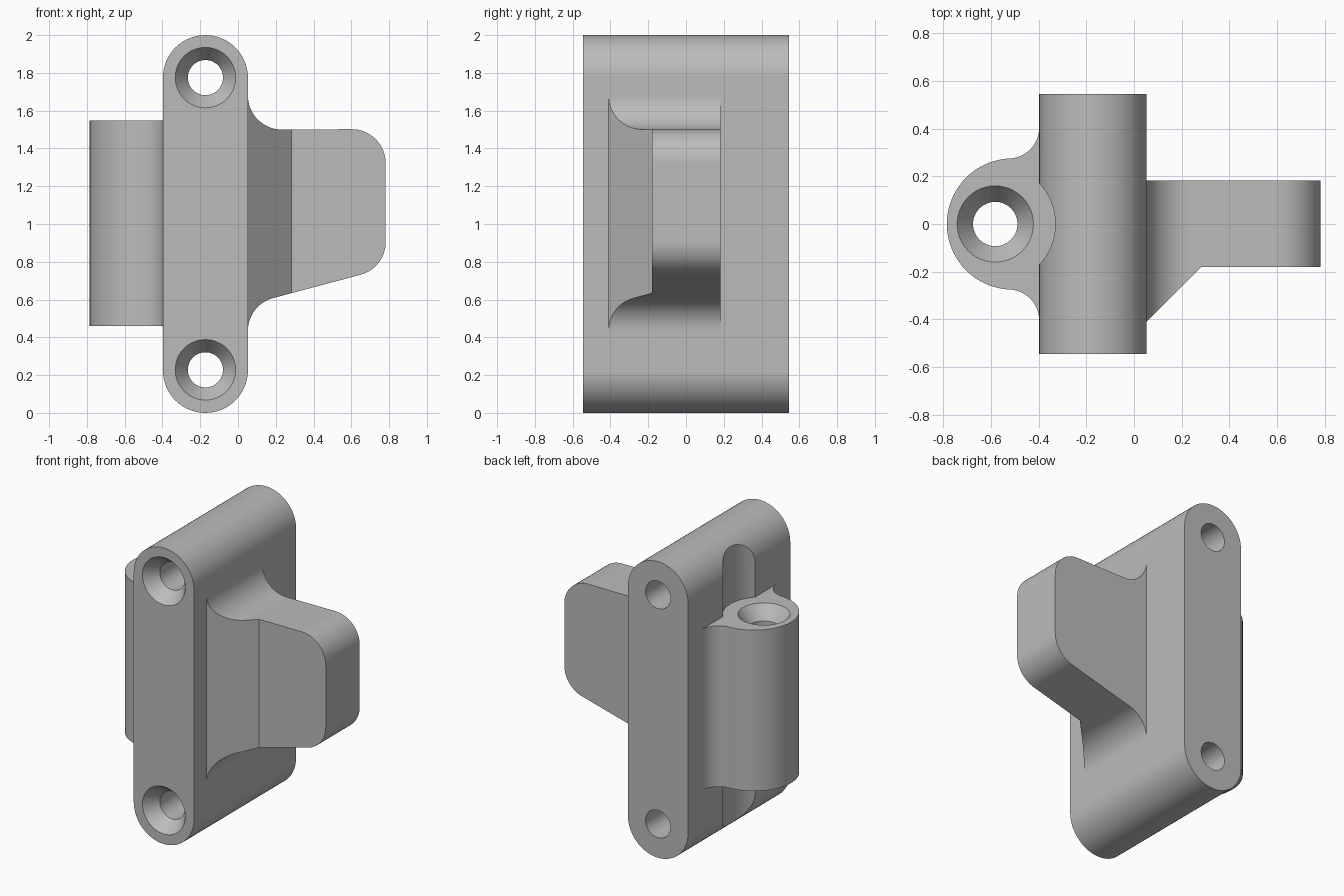
import bpy, bmesh
from math import sin, cos, radians

if "Cube" in bpy.data.objects:
    bpy.data.objects.remove(bpy.data.objects["Cube"])

grey = bpy.data.materials.new("light_grey")
grey.diffuse_color = (0.5, 0.5, 0.5, 1)
grey.use_nodes = True
grey.node_tree.nodes["Principled BSDF"].inputs["Base Color"].default_value = grey.diffuse_color


def arc(cx, cy, r, a0, a1, n=16):
    steps = [radians(a0 + (a1 - a0) * i / n) for i in range(n + 1)]
    return [(cx + r * cos(a), cy + r * sin(a)) for a in steps]


def finish(name, bm):
    bmesh.ops.recalc_face_normals(bm, faces=bm.faces[:])
    me = bpy.data.meshes.new(name)
    bm.to_mesh(me)
    bm.free()
    ob = bpy.data.objects.new(name, me)
    bpy.context.collection.objects.link(ob)
    me.materials.append(grey)
    return ob


def place(p, d, axis):
    """Profile point plus depth to 3D: axis 'y' uses an xz profile, 'z' an xy profile."""
    return (p[0], d, p[1]) if axis == 'y' else (p[0], p[1], d)


def loft(name, sections, axis):
    """Solid through equal-length profiles [(points, depth), ...]."""
    bm = bmesh.new()
    rings = [[bm.verts.new(place(p, d, axis)) for p in pts] for pts, d in sections]
    for a, b in zip(rings, rings[1:]):
        for i in range(len(a)):
            j = (i + 1) % len(a)
            bm.faces.new((a[i], a[j], b[j], b[i]))
    bm.faces.new(rings[0])
    bm.faces.new(rings[-1])
    return finish(name, bm)


def prism(name, pts, d0, d1, axis):
    return loft(name, [(pts, d0), (pts, d1)], axis)


def countersunk_hole(name, cx, cy, rim, end, inward, axis):
    """Screw hole cutter: cone at the rim depth, then a straight bore to the end."""
    def ring(r):
        return arc(cx, cy, r, 0, 360, 48)[:-1]
    cone, slope = 0.09, 0.067 / 0.09
    return loft(name, [(ring(0.16 + 0.02 * slope), rim - 0.02 * inward),
                       (ring(0.093), rim + cone * inward),
                       (ring(0.093), end)], axis)


def combine(target, other, operation):
    mod = target.modifiers.new(operation, 'BOOLEAN')
    mod.operation, mod.solver, mod.object = operation, 'EXACT', other
    bpy.context.view_layer.objects.active = target
    bpy.ops.object.modifier_apply(modifier=mod.name)
    bpy.data.objects.remove(other)


# Mounting plate: rounded-end block running front to back
PX, PR = -0.1725, 0.225
plate = prism("hinge_bracket", arc(PX, 2 - PR, PR, 0, 180, 32) + arc(PX, PR, PR, 180, 360, 32),
              -0.545, 0.545, 'y')

# Screwdriver channel down the left side
combine(plate, prism("channel", arc(-0.58, 0, 0.25, 0, 360, 64)[:-1], -0.1, 2.1, 'z'), 'DIFFERENCE')

# Barrel with flared root on the left side
half = arc(-0.5275, 0.4046, 0.13, 0, -87.5, 14) + arc(-0.51, 0, 0.275, 92.5, 180, 24)[1:]
outline = [(-0.3, 0.4046)] + half + [(x, -y) for x, y in reversed(half[:-1])] + [(-0.3, -0.4046)]
combine(plate, prism("barrel", outline, 0.46, 1.547, 'z'), 'UNION')

# Arm with filleted root, rounded tip and sloping underside
arm_outline = ([(0.0, 1.68)] + arc(0.2325, 1.68, 0.18, 180, 270)
               + arc(0.602, 1.322, 0.18, 90, 0)
               + arc(0.602, 0.905, 0.18, 0, -75)
               + arc(0.2325, 0.434, 0.18, 105, 180) + [(0.0, 0.434)])
arm = prism("arm", arm_outline, -0.6, 0.182, 'y')

# Trim the arm front so a diagonal gusset remains at the root
trim = [(-0.1, -0.5625), (0.282, -0.1805), (1, -0.1805), (1, -1), (-0.1, -1)]
combine(arm, prism("gusset_trim", trim, -0.1, 2.1, 'z'), 'DIFFERENCE')
combine(plate, arm, 'UNION')

# Countersunk screw holes: two through the plate, one down the barrel
for z in (0.228, 1.775):
    combine(plate, countersunk_hole("plate_hole", PX, z, -0.545, 0.7, 1, 'y'), 'DIFFERENCE')
combine(plate, countersunk_hole("barrel_hole", -0.582, 0, 1.547, 0.3, -1, 'z'), 'DIFFERENCE')

# Smooth curves, crisp edges
bpy.ops.object.select_all(action='DESELECT')
plate.select_set(True)
bpy.context.view_layer.objects.active = plate
bpy.ops.object.shade_smooth_by_angle(angle=radians(25))
normals = plate.modifiers.new("flat_sides", 'WEIGHTED_NORMAL')
normals.keep_sharp = True
